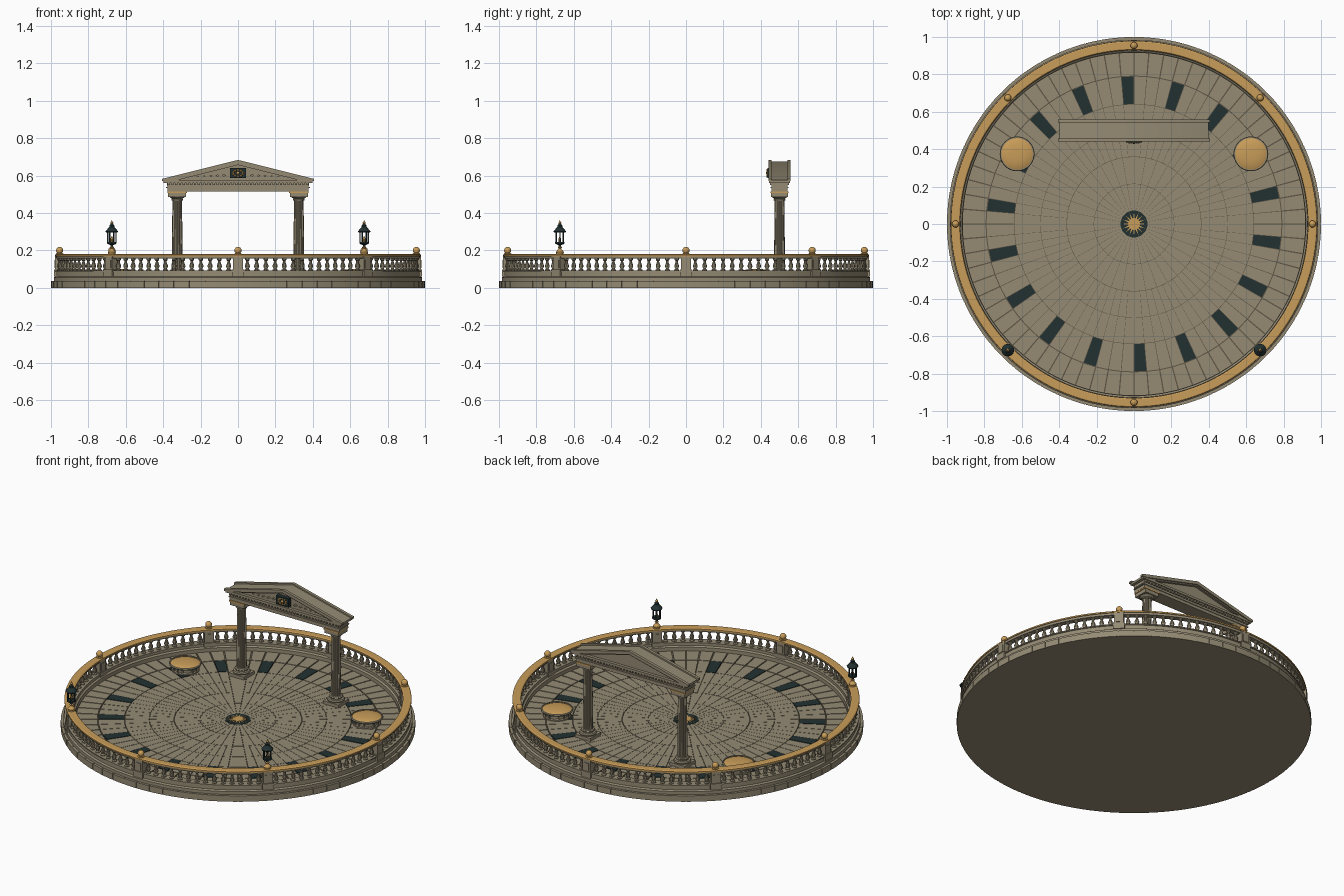
import bpy, bmesh, math
from mathutils import Matrix, Vector

if "Cube" in bpy.data.objects:
    bpy.data.objects.remove(bpy.data.objects["Cube"])

def material(name, rgb):
    m = bpy.data.materials.new(name)
    m.diffuse_color = (*rgb, 1)
    m.use_nodes = True
    m.node_tree.nodes["Principled BSDF"].inputs["Base Color"].default_value = m.diffuse_color
    return m

STONE = material("warm stone", (0.30, 0.258, 0.175))
JOINT = material("dark joint stone", (0.115, 0.095, 0.062))
GOLD = material("aged gold", (0.58, 0.335, 0.10))
SLATE = material("dark slate", (0.016, 0.030, 0.031))
T = Matrix.Translation

def polar(r, deg, z=0):
    a = math.radians(deg)
    return Vector((r * math.cos(a), r * math.sin(a), z))

def around(r, deg, z=0):
    return T(polar(r, deg, z)) @ Matrix.Rotation(math.radians(deg), 4, 'Z')

class Part:
    """Collects primitives into one object of one colour."""
    def __init__(self, name, mat):
        self.name, self.mat, self.bm = name, mat, bmesh.new()

    def loft(self, rings, caps=True):
        vs = [[self.bm.verts.new(p) for p in ring] for ring in rings]
        n = len(vs[0])
        for a, b in zip(vs, vs[1:]):
            for i in range(n):
                j = (i + 1) % n
                self.bm.faces.new((a[i], a[j], b[j], b[i]))
        if caps:
            self.bm.faces.new(vs[0][::-1])
            self.bm.faces.new(vs[-1])

    def lathe(self, profile, seg=24, mat=Matrix(), closed=False):
        if closed:
            profile = profile + profile[:1]
        self.loft([[mat @ polar(r, 360 * i / seg, z) for i in range(seg)] for r, z in profile], False)

    def box(self, x0, x1, y0, y1, z0, z1, mat=Matrix()):
        self.loft([[mat @ Vector((x, y, z)) for x, y in ((x0, y0), (x1, y0), (x1, y1), (x0, y1))]
                   for z in (z0, z1)])

    def prism(self, xz, y0, y1):
        self.loft([[Vector((x, y, z)) for x, z in xz] for y in (y0, y1)])

    def sector(self, r0, r1, a0, a1, z0, z1, steps=1):
        angs = [a0 + (a1 - a0) * i / steps for i in range(steps + 1)]
        self.loft([[polar(r0, a, z) for a in angs] + [polar(r1, a, z) for a in angs[::-1]] for z in (z0, z1)])

    def ball(self, r, c, seg=14):
        bmesh.ops.create_uvsphere(self.bm, u_segments=seg, v_segments=seg // 2 + 1, radius=r, matrix=T(c))

    def done(self):
        bm = self.bm
        bmesh.ops.remove_doubles(bm, verts=bm.verts, dist=1e-6)
        bmesh.ops.recalc_face_normals(bm, faces=bm.faces)
        for f in bm.faces:
            f.smooth = True
        for e in bm.edges:
            e.smooth = len(e.link_faces) == 2 and e.calc_face_angle(0) < math.radians(32)
        me = bpy.data.meshes.new(self.name)
        bm.to_mesh(me)
        bm.free()
        me.materials.append(self.mat)
        bpy.context.collection.objects.link(bpy.data.objects.new(self.name, me))

# round platform: core, jointed rim blocks, curb wall
p = Part("platform_core", STONE)
p.lathe([(0, 0), (0.997, 0), (0.997, 0.034), (0.985, 0.034), (0.985, 0.056), (0.975, 0.062), (0.975, 0.084),
         (0.98, 0.086), (0.98, 0.092), (0.928, 0.092), (0.928, 0.075), (0.918, 0.068), (0.918, 0.041)], 144)
p.done()
p = Part("floor_joint_bed", JOINT)
p.lathe([(0, 0.042), (0.92, 0.042)], 72)
p.done()
p = Part("rim_blocks", STONE)
for i in range(72):
    p.sector(0.98, 1.0, 5 * i + 0.12, 5 * i + 4.88, 0.0, 0.037, 2)
p.done()

# paving rings with every fourth slab of one ring in slate
slabs, slate = Part("paving_slabs", STONE), Part("slate_slabs", SLATE)
rings = [0.07, 0.215, 0.36, 0.50, 0.64, 0.79, 0.919]
for k, (r0, r1) in enumerate(zip(rings, rings[1:])):
    n = 36 if k < 2 else 72
    w = 360 / n
    gap = 0.0035 if k > 4 else 0.0018 if k > 3 else 0.001
    off = 0
    for i in range(n):
        dark = k == 4 and i % 4 == 2
        g = math.degrees(gap / r1)
        (slate if dark else slabs).sector(r0 + gap, r1 - gap, i * w + off + g, (i + 1) * w + off - g, 0.04,
                                          0.048 if dark else 0.047)
slabs.done()
slate.done()

# centre medallion with star
p = Part("medallion_disc", SLATE)
p.lathe([(0.072, 0.04), (0.072, 0.049), (0, 0.049)], 36)
p.done()
p = Part("medallion_star", GOLD)
p.loft([[polar(0.062 if i % 2 == 0 else 0.026, i * 11.25, z) for i in range(32)] for z in (0.048, 0.051)])
p.done()

# balustrade
p = Part("balusters", STONE)
prof = [(0.014, 0.09), (0.014, 0.097), (0.007, 0.101), (0.013, 0.113), (0.013, 0.12), (0.0065, 0.138),
        (0.0065, 0.144), (0.012, 0.149), (0.012, 0.158)]
for i in range(120):
    if i % 15:
        p.lathe(prof, 10, T(polar(0.954, i * 3)))
p.done()
p = Part("under_rail", STONE)
p.lathe([(0.938, 0.156), (0.971, 0.156), (0.974, 0.168), (0.935, 0.168)], 144, closed=True)
p.done()
p = Part("gold_handrail", GOLD)
p.lathe([(0.93, 0.168), (0.979, 0.168), (0.979, 0.176), (0.973, 0.18), (0.936, 0.18), (0.93, 0.176)], 144, closed=True)
p.done()
piers, finials = Part("piers", STONE), Part("pier_finials", GOLD)
for i in range(8):
    m = around(0.954, i * 45)
    piers.box(-0.03, 0.03, -0.033, 0.033, 0.06, 0.098, m)
    piers.box(-0.024, 0.024, -0.027, 0.027, 0.09, 0.172, m)
    piers.box(-0.027, 0.027, -0.017, 0.017, 0.106, 0.15, m)
    finials.lathe([(0.02, 0.178), (0.02, 0.184), (0.009, 0.187), (0.009, 0.192)], 14, m)
    if i not in (5, 7):
        finials.ball(0.019, polar(0.954, i * 45, 0.2), 16)
piers.done()
finials.done()

# two lanterns on the front piers
metal, trim = Part("lantern_frames", SLATE), Part("lantern_trim", GOLD)
for deg in (225, 315):
    m = T(polar(0.954, deg))
    trim.lathe([(0.02, 0.184), (0.022, 0.192), (0.012, 0.204), (0.007, 0.21), (0.012, 0.216), (0.006, 0.222)], 14, m)
    metal.lathe([(0.007, 0.205), (0.007, 0.228), (0.018, 0.233), (0.026, 0.238), (0.026, 0.246), (0, 0.246)], 12, m)
    trim.lathe([(0.006, 0.246), (0.008, 0.262), (0, 0.278)], 10, m)
    for k in range(6):
        metal.box(-0.003, 0.003, -0.003, 0.003, 0.24, 0.3, m @ around(0.022, 60 * k))
    metal.lathe([(0, 0.296), (0.03, 0.296), (0.034, 0.302), (0.022, 0.316), (0.013, 0.326), (0.013, 0.334),
                 (0.006, 0.342), (0, 0.342)], 12, m)
    trim.lathe([(0.005, 0.34), (0.009, 0.347), (0.004, 0.353), (0, 0.364)], 10, m)
metal.done()
trim.done()

# two drum pedestals with gilded tops
body, top = Part("drum_bodies", STONE), Part("drum_gold_tops", GOLD)
for s in (-1, 1):
    m = T((s * 0.625, 0.375, 0))
    body.lathe([(0.08, 0.045), (0.08, 0.054), (0.072, 0.058), (0.072, 0.077), (0.09, 0.081), (0.093, 0.088),
                (0.09, 0.094), (0.084, 0.094), (0.084, 0.086)], 40, m)
    top.lathe([(0.084, 0.089), (0.07, 0.095), (0.045, 0.099), (0.02, 0.101), (0, 0.101)], 40, m)
    for k in range(16):
        body.box(-0.004, 0.006, -0.004, 0.004, 0.054, 0.08, m @ around(0.073, k * 22.5))
body.done()
top.done()

# gateway columns with fluted shafts
shaft, foot, band = Part("column_shafts", STONE), Part("column_bases_and_capitals", STONE), Part("capital_bands", GOLD)
for s in (-1, 1):
    m = T((s * 0.325, 0.5, 0))
    shaft.loft([[m @ polar(r - (0.0025 if i % 2 else 0), i * 11.25, z) for i in range(32)]
                for r, z in ((0.0295, 0.09), (0.0285, 0.23), (0.0255, 0.47))])
    foot.box(-0.053, 0.053, -0.053, 0.053, 0.04, 0.066, m)
    foot.lathe([(0.048, 0.066), (0.05, 0.073), (0.046, 0.08), (0.036, 0.082), (0.036, 0.088), (0.04, 0.092),
                (0.036, 0.098), (0.027, 0.1)], 28, m)
    foot.lathe([(0.025, 0.466), (0.031, 0.468), (0.031, 0.473), (0.028, 0.476), (0.044, 0.488)], 28, m)
    foot.box(-0.048, 0.048, -0.045, 0.045, 0.486, 0.508, m)
    band.box(-0.052, 0.052, -0.048, 0.048, 0.508, 0.516, m)
shaft.done()
foot.done()
band.done()

# entablature with dentils
p = Part("entablature", STONE)
p.box(-0.378, 0.378, 0.457, 0.543, 0.515, 0.548)
p.box(-0.384, 0.384, 0.453, 0.547, 0.533, 0.538)
p.box(-0.38, 0.38, 0.458, 0.542, 0.545, 0.563)
p.box(-0.398, 0.398, 0.444, 0.556, 0.562, 0.576)
for i in range(38):
    x = -0.37 + i * 0.02
    p.box(x - 0.006, x + 0.006, 0.448, 0.552, 0.549, 0.562)
p.done()

# pediment: recessed gable, roof and raised front and back raking cornices
def chevron(w, z_eave, z_top, t):
    return [(-w, z_eave), (-w, z_eave - t * 0.6), (-w + 0.03, z_eave - t * 0.6), (0, z_top - t),
            (w - 0.03, z_eave - t * 0.6), (w, z_eave - t * 0.6), (w, z_eave), (0, z_top)]

p = Part("pediment", STONE)
p.prism([(-0.39, 0.57), (0.39, 0.57), (0, 0.667)], 0.462, 0.538)
for y0, y1 in ((0.44, 0.458), (0.542, 0.56)):
    p.prism(chevron(0.406, 0.583, 0.684, 0.02), y0, y1)
p.prism(chevron(0.398, 0.576, 0.675, 0.018), 0.448, 0.552)
for s in (-1, 1):  # small carved leaves in the gable
    for x, h in ((0.075, 0.012), (0.11, 0.010), (0.145, 0.009), (0.18, 0.007), (0.215, 0.006)):
        z = 0.592 + h * 0.8
        p.prism([(s * x - h, z), (s * x, z - h * 0.6), (s * x + h, z), (s * x, z + h * 0.6)], 0.452, 0.464)
p.done()

# emblem plaque: slate plate with plain gold wreath
p = Part("emblem_plaque", SLATE)
p.box(-0.043, 0.043, 0.436, 0.464, 0.587, 0.64)
p.done()
p = Part("emblem_wreath", GOLD)
for k in range(10):
    q = polar(1, k * 36 + 18)
    p.ball(0.0065, (q.x * 0.026, 0.436, 0.613 + q.y * 0.017), 8)
p.ball(0.009, (0, 0.436, 0.613), 10)
p.done()
